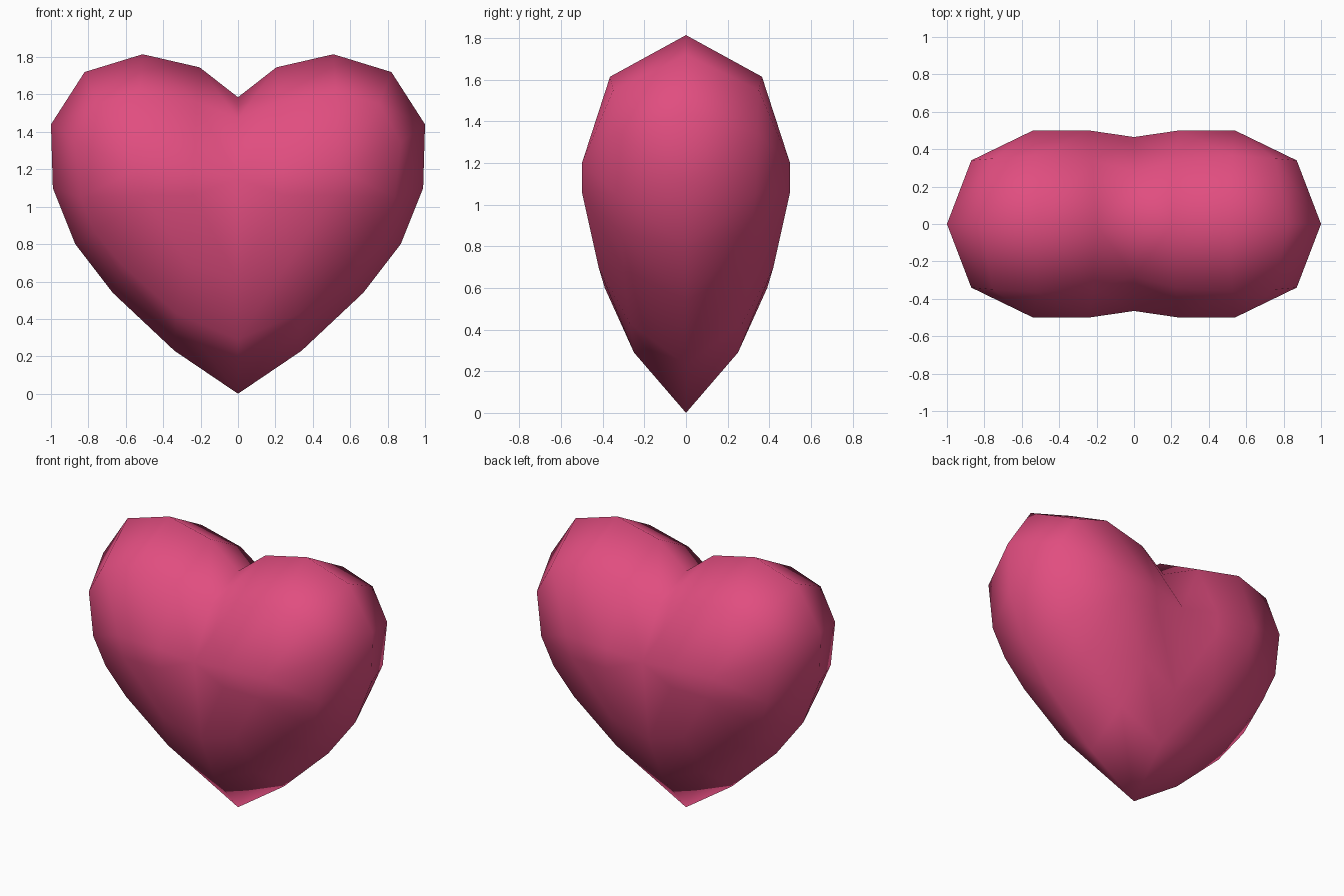
import bpy
import bmesh

if "Cube" in bpy.data.objects:
    bpy.data.objects.remove(bpy.data.objects["Cube"])

# Half outline of the heart in the middle plane (x, y, z), notch to tip
outline = [(0, 0, 1.585), (.205, 0, 1.745), (.51, 0, 1.815), (.82, 0, 1.72),
           (1.0, 0, 1.44), (.99, 0, 1.10), (.87, 0, .80), (.67, 0, .54),
           (.34, 0, .23), (0, 0, 0)]
# Rounded shoulder ring and the nearly flat cheek, mirrored front to back
shoulder = [(0, .28, 1.47), (.22, .34, 1.56), (.525, .365, 1.615), (.755, .35, 1.55),
            (.87, .34, 1.345), (.84, .335, 1.05), (.765, .31, .86),
            (.62, .30, .69), (.33, .27, .43), (0, .25, .29)]
cheek = [(0, .465, 1.15), (.24, .5, 1.19), (.54, .5, 1.2), (.5, .5, 1.06),
         (.24, .5, 1.06), (.27, .42, .70), (0, .39, .60)]

# Each half is convex, so wrap a hull around its points
bm = bmesh.new()
for p in outline:
    bm.verts.new(p)
for x, y, z in shoulder + cheek:
    bm.verts.new((x, y, z))
    bm.verts.new((x, -y, z))
bmesh.ops.convex_hull(bm, input=bm.verts[:])

# Open the middle plane, then mirror into a full heart
cap = [f for f in bm.faces if all(abs(v.co.x) < 1e-4 for v in f.verts)]
bmesh.ops.delete(bm, geom=cap, context='FACES')
loose = [v for v in bm.verts if not v.link_faces]
bmesh.ops.delete(bm, geom=loose, context='VERTS')
copy = bmesh.ops.duplicate(bm, geom=bm.verts[:] + bm.edges[:] + bm.faces[:])["geom"]
for v in copy:
    if isinstance(v, bmesh.types.BMVert):
        v.co.x = -v.co.x
bmesh.ops.remove_doubles(bm, verts=bm.verts[:], dist=1e-4)
bmesh.ops.recalc_face_normals(bm, faces=bm.faces[:])
for f in bm.faces:
    f.smooth = True

mesh = bpy.data.meshes.new("heart")
bm.to_mesh(mesh)
bm.free()
heart = bpy.data.objects.new("heart", mesh)
bpy.context.collection.objects.link(heart)

# Single pink colour
pink = bpy.data.materials.new("heart pink")
pink.diffuse_color = (.75, .075, .215, 1)
pink.use_nodes = True
pink.node_tree.nodes["Principled BSDF"].inputs["Base Color"].default_value = pink.diffuse_color
mesh.materials.append(pink)
